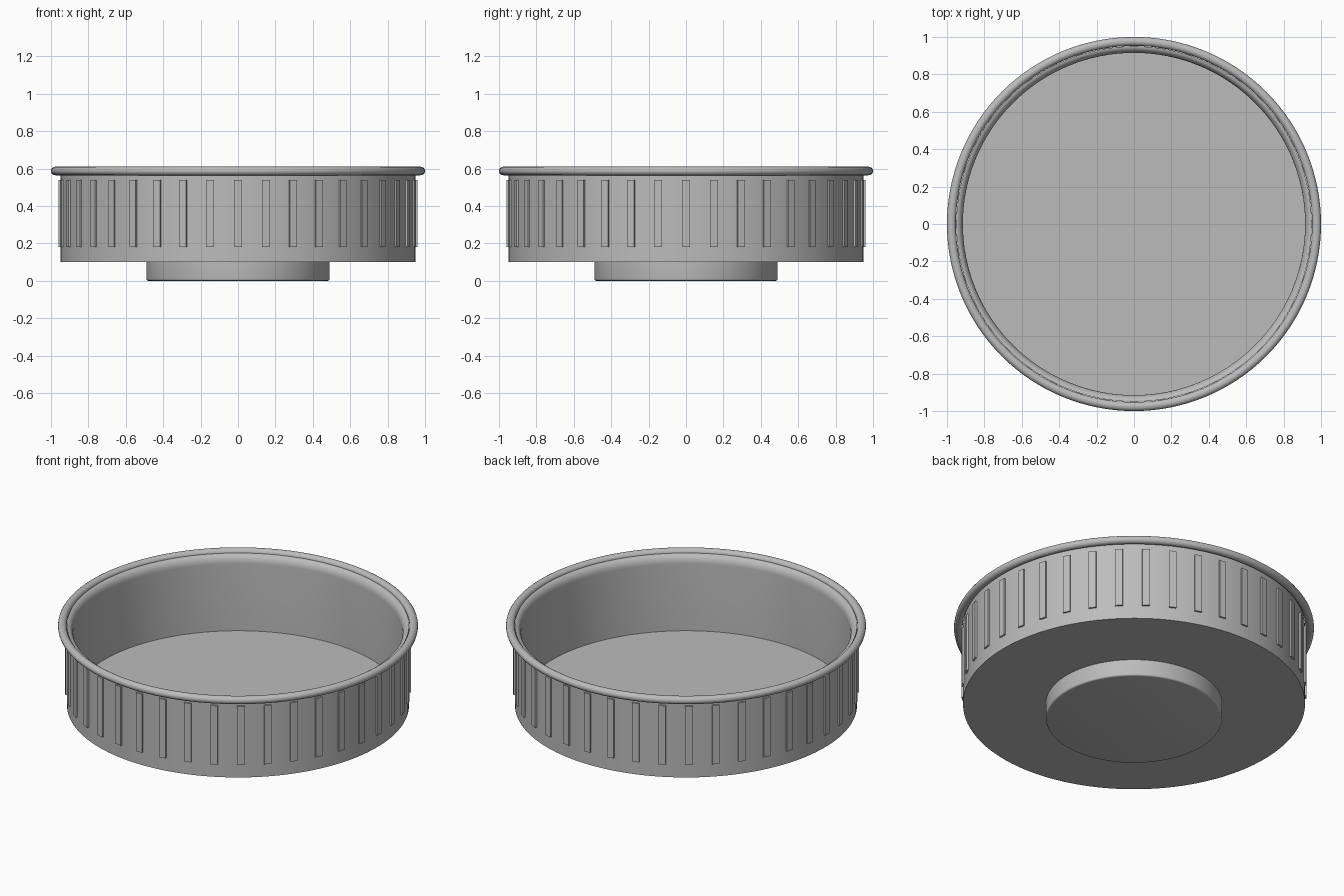
import bpy
import math
from mathutils import Matrix, Vector

cube = bpy.data.objects.get("Cube")
if cube:
    bpy.data.objects.remove(cube, do_unlink=True)

SEGMENTS = 128
RIBS = 40

grey = bpy.data.materials.new("plain grey")
grey.use_nodes = True
colour = (0.5, 0.5, 0.5, 1)
grey.diffuse_color = colour
grey.node_tree.nodes["Principled BSDF"].inputs["Base Color"].default_value = colour


def make_object(name, verts, faces, angle=35):
    mesh = bpy.data.meshes.new(name)
    mesh.from_pydata(verts, [], faces)
    mesh.materials.append(grey)
    obj = bpy.data.objects.new(name, mesh)
    bpy.context.collection.objects.link(obj)
    bpy.ops.object.select_all(action="DESELECT")
    obj.select_set(True)
    bpy.context.view_layer.objects.active = obj
    bpy.ops.object.shade_smooth_by_angle(angle=math.radians(angle))
    return obj


def lathe(name, profile, closed=False):
    """Spin an (r, z) profile, listed from bottom outside to top; cap open ends."""
    n = len(profile)
    verts = []
    for s in range(SEGMENTS):
        a = math.tau * s / SEGMENTS
        verts += [(r * math.cos(a), r * math.sin(a), z) for r, z in profile]
    faces = []
    for s in range(SEGMENTS):
        a, b = s * n, (s + 1) % SEGMENTS * n
        for i in range(n if closed else n - 1):
            j = (i + 1) % n
            faces.append((a + i, b + i, b + j, a + j))
    if not closed:
        faces.append([s * n for s in reversed(range(SEGMENTS))])
        faces.append([s * n + n - 1 for s in range(SEGMENTS)])
    return make_object(name, verts, faces)


def arc(r, z, radius_r, radius_z, start, end, steps):
    angles = [math.radians(start + (end - start) * i / steps) for i in range(steps + 1)]
    return [(r + radius_r * math.cos(a), z + radius_z * math.sin(a)) for a in angles]


# Open dish with a rounded inner lip
lip = arc(0.95, 0.54, 0.035, 0.05, 90, 180, 8)
lathe("dish_body", [(0.95, 0.10)] + lip + [(0.915, 0.13)])

# Rolled bead around the top edge
bead = arc(0.976, 0.587, 0.024, 0.023, 0, 360, 16)[:-1]
lathe("rolled_rim", bead, closed=True)

# Round foot with a softened lower edge
lathe("foot", arc(0.48, 0.01, 0.01, 0.01, -90, 0, 4) + [(0.49, 0.105)])

# Raised grip ribs around the outside wall
corners = [Vector((x, y, z)) for z in (0.18, 0.54)
           for x, y in ((0.94, -0.021), (0.96, -0.021), (0.96, 0.021), (0.94, 0.021))]
box = [(3, 2, 1, 0), (4, 5, 6, 7)] + [(i, (i + 1) % 4, (i + 1) % 4 + 4, i + 4) for i in range(4)]
rib_verts, rib_faces = [], []
for k in range(RIBS):
    turn = Matrix.Rotation(math.tau * k / RIBS, 3, "Z")
    rib_verts += [turn @ c for c in corners]
    rib_faces += [[v + 8 * k for v in f] for f in box]
make_object("grip_ribs", rib_verts, rib_faces)
